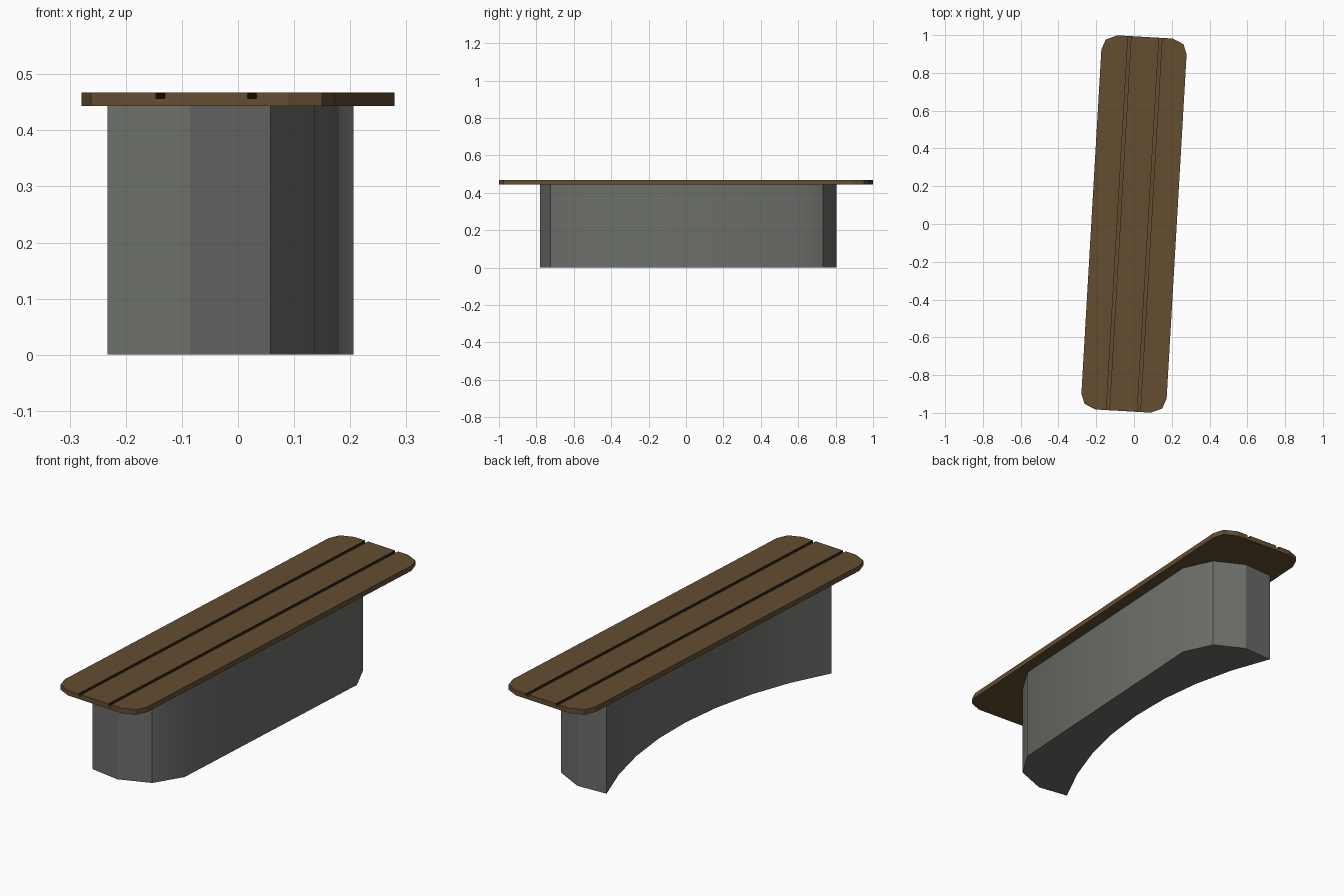
import bpy, bmesh, math

if "Cube" in bpy.data.objects:
    bpy.data.objects.remove(bpy.data.objects["Cube"])

TILT = -0.058          # the bench stands slightly turned
BASE_TOP, GROOVE_Z, SEAT_TOP = 0.443, 0.457, 0.467


def material(name, rgb):
    m = bpy.data.materials.new(name)
    m.diffuse_color = (*rgb, 1)
    m.use_nodes = True
    m.node_tree.nodes["Principled BSDF"].inputs["Base Color"].default_value = m.diffuse_color
    return m


def outline(bm, points, z):
    face = bm.faces.new([bm.verts.new((x, y, z)) for x, y in points])
    face.normal_update()
    if face.normal.z < 0:
        face.normal_flip()
    return face


def raise_faces(bm, faces, dz):
    new = bmesh.ops.extrude_face_region(bm, geom=faces, use_keep_orig=False)["geom"]
    bmesh.ops.translate(bm, vec=(0, 0, dz),
                        verts=[g for g in new if isinstance(g, bmesh.types.BMVert)])
    return [g for g in new if isinstance(g, bmesh.types.BMFace)]


def finish(bm, name, mats, location=(0, 0, 0), smooth_angle=None):
    bmesh.ops.recalc_face_normals(bm, faces=bm.faces)
    if smooth_angle:
        for f in bm.faces:
            f.smooth = True
        for e in bm.edges:
            e.smooth = e.calc_face_angle(0) < smooth_angle
    mesh = bpy.data.meshes.new(name)
    bm.to_mesh(mesh)
    bm.free()
    for m in mats:
        mesh.materials.append(m)
    ob = bpy.data.objects.new(name, mesh)
    ob.location = location
    ob.rotation_euler.z = TILT
    bpy.context.collection.objects.link(ob)
    return ob


wood = material("brown wood", (0.127, 0.075, 0.031))
seam = material("dark seam", (0.02, 0.014, 0.008))
concrete = material("grey concrete", (0.15, 0.156, 0.142))

# Concrete base: straight side, chamfer-rounded ends, concave back
half = [(0.172, 0.596), (0.100, 0.730), (-0.040, 0.793), (-0.188, 0.778)]
sag, chord = 0.183, 0.778
radius = (chord ** 2 + sag ** 2) / (2 * sag)
sweep = math.asin(chord / radius)
arc = []
for i in range(1, 8):
    a = sweep * (1 - i / 4)
    arc.append((-0.188 + sag - radius * (1 - math.cos(a)), radius * math.sin(a)))
profile = half + arc + [(x, -y) for x, y in reversed(half)]

bm = bmesh.new()
bottom = outline(bm, profile, 0)
walls = bmesh.ops.extrude_face_region(bm, geom=[bottom], use_keep_orig=True)["geom"]
bmesh.ops.translate(bm, vec=(0, 0, BASE_TOP),
                    verts=[g for g in walls if isinstance(g, bmesh.types.BMVert)])
finish(bm, "concrete_base", [concrete], (0, 0.01, 0), math.radians(30))

# Wooden seat: rounded slab with two grooves left between three raised boards
corner = [(0.226, 0.913), (0.206, 0.966), (0.146, 0.992)]
right = corner + [(-x, y) for x, y in reversed(corner)]
seat_profile = right + [(-x, -y) for x, y in right]

bm = bmesh.new()
outline(bm, seat_profile, BASE_TOP)
cuts = [c + d for c in (-0.081, 0.083) for d in (-0.008, 0.008)]
for x in cuts:
    bmesh.ops.bisect_plane(bm, geom=bm.verts[:] + bm.edges[:] + bm.faces[:],
                           plane_co=(x, 0, 0), plane_no=(1, 0, 0))
under = bm.faces[:]
new = bmesh.ops.extrude_face_region(bm, geom=under, use_keep_orig=True)["geom"]
bmesh.ops.translate(bm, vec=(0, 0, GROOVE_Z - BASE_TOP),
                    verts=[g for g in new if isinstance(g, bmesh.types.BMVert)])
boards = []
for f in bm.faces:
    c = f.calc_center_median()
    if all(v.co.z > GROOVE_Z - 0.001 for v in f.verts):
        if not (cuts[0] < c.x < cuts[1] or cuts[2] < c.x < cuts[3]):
            boards.append(f)
raise_faces(bm, boards, SEAT_TOP - GROOVE_Z)

# Groove walls get the dark seam colour
bm.normal_update()
for f in bm.faces:
    c = f.calc_center_median()
    if abs(f.normal.x) > 0.9 and c.z > GROOVE_Z and abs(c.x) < 0.12:
        f.material_index = 1
finish(bm, "wooden_seat", [wood, seam])
